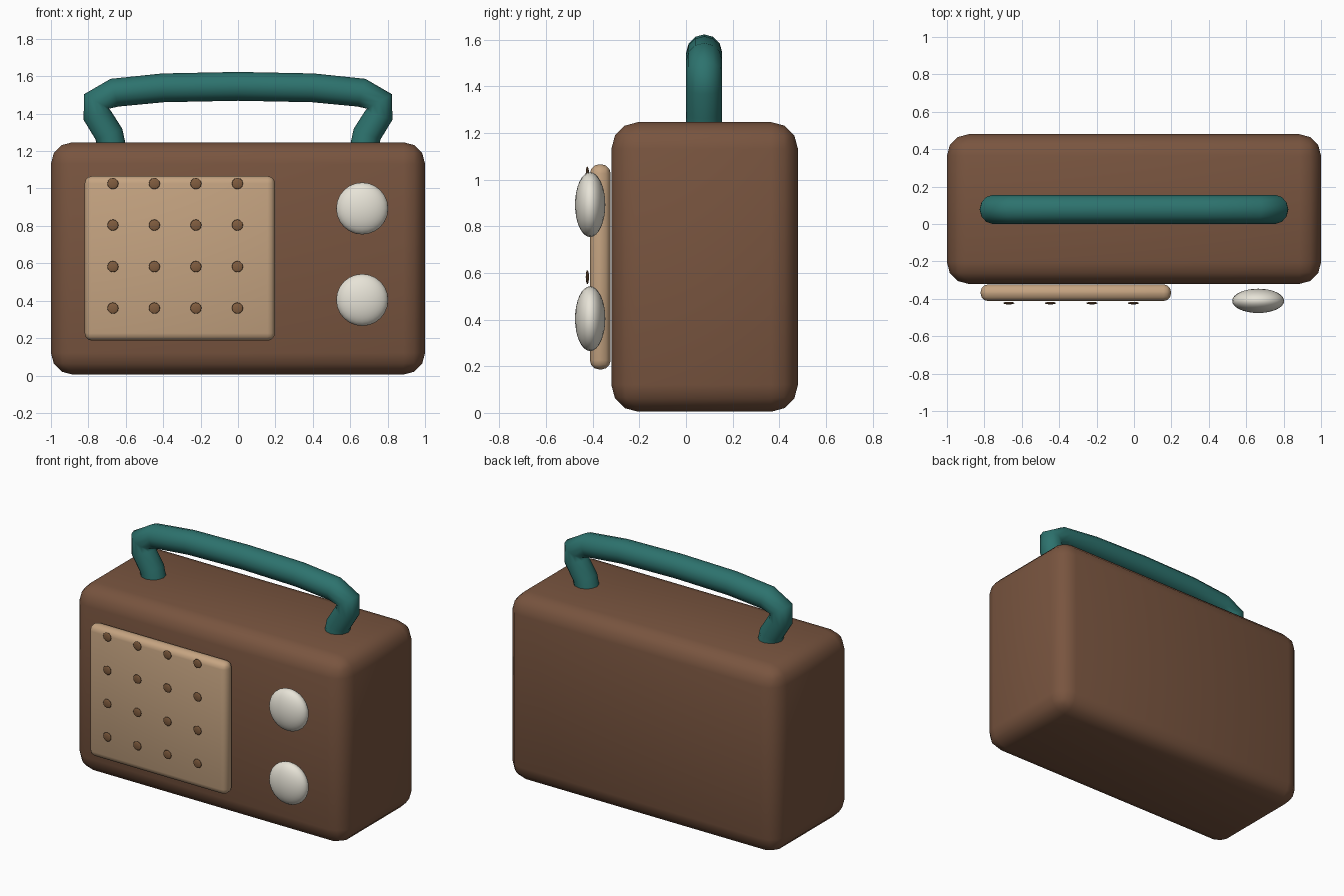
import bpy
import math

if "Cube" in bpy.data.objects:
    bpy.data.objects.remove(bpy.data.objects["Cube"])


def material(name, r, g, b):
    m = bpy.data.materials.new(name)
    m.diffuse_color = (r, g, b, 1)
    m.use_nodes = True
    m.node_tree.nodes["Principled BSDF"].inputs["Base Color"].default_value = m.diffuse_color
    return m


BROWN = material("brown", 0.19, 0.09, 0.05)
TAN = material("tan", 0.56, 0.37, 0.22)
DOT = material("dot_brown", 0.22, 0.11, 0.05)
CREAM = material("cream", 0.80, 0.77, 0.68)
TEAL = material("teal", 0.026, 0.17, 0.155)


def rounded_box(name, lo, hi, bevel, mat):
    centre = [(a + b) / 2 for a, b in zip(lo, hi)]
    bpy.ops.mesh.primitive_cube_add(size=1, location=centre)
    ob = bpy.context.object
    ob.name = name
    ob.scale = [b - a for a, b in zip(lo, hi)]
    bpy.ops.object.transform_apply(location=False, rotation=False, scale=True)
    mod = ob.modifiers.new("rounding", 'BEVEL')
    mod.width = bevel
    mod.segments = 3
    bpy.ops.object.modifier_apply(modifier=mod.name)
    bpy.ops.object.shade_smooth_by_angle(angle=math.radians(35))
    ob.data.materials.append(mat)


def flat_ball(name, x, y, z, radius, depth, segs, rings, mat):
    # sphere squashed along its axis, axis facing the front
    bpy.ops.mesh.primitive_uv_sphere_add(segments=segs, ring_count=rings, radius=1,
                                         location=(x, y, z), rotation=(math.pi / 2, 0, 0))
    ob = bpy.context.object
    ob.name = name
    ob.scale = (radius, radius, depth)
    bpy.ops.object.shade_smooth()
    ob.data.materials.append(mat)


# case and speaker panel
rounded_box("case", (-1, -0.32, 0.005), (1, 0.48, 1.247), 0.115, BROWN)
rounded_box("speaker_panel", (-0.82, -0.412, 0.186), (0.198, -0.323, 1.066), 0.04, TAN)

# speaker dots
for row in range(4):
    for col in range(4):
        flat_ball(f"speaker_dot_{row}_{col}", -0.669 + col * 0.222, -0.423,
                  0.36 + row * 0.222, 0.03, 0.007, 12, 8, DOT)

# tuning knobs
for name, z in (("upper_knob", 0.893), ("lower_knob", 0.404)):
    flat_ball(name, 0.664, -0.411, z, 0.139, 0.065, 24, 16, CREAM)

# carrying handle: mirrored path swept with a round section
half = [(0.665, 1.17), (0.69, 1.29), (0.752, 1.39), (0.757, 1.465), (0.66, 1.512), (0.40, 1.538)]
path = [(-x, z) for x, z in half] + [(0, 1.546)] + half[::-1]
curve = bpy.data.curves.new("handle", 'CURVE')
curve.dimensions = '3D'
curve.bevel_depth = 0.077
curve.bevel_resolution = 4
curve.use_fill_caps = True
spline = curve.splines.new('POLY')
spline.points.add(len(path) - 1)
for p, (x, z) in zip(spline.points, path):
    p.co = (x, 0.078, z, 1)
spline.use_smooth = True
handle = bpy.data.objects.new("handle", curve)
bpy.context.collection.objects.link(handle)
curve.materials.append(TEAL)
